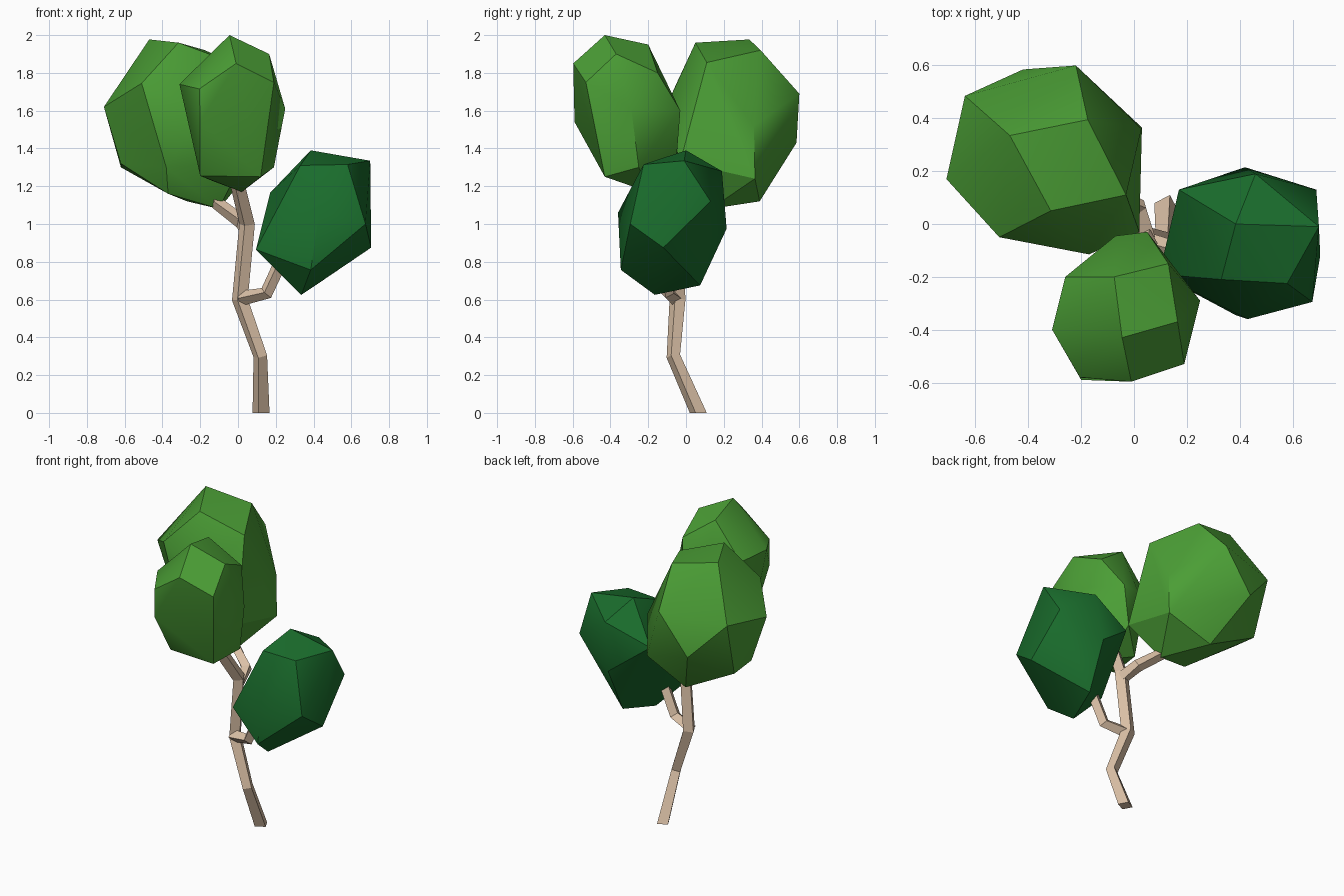
import bpy, bmesh
from math import radians, cos, sin, tau
from mathutils import Vector

if "Cube" in bpy.data.objects:
    bpy.data.objects.remove(bpy.data.objects["Cube"])


def material(name, rgb):
    m = bpy.data.materials.new(name)
    m.diffuse_color = (*rgb, 1)
    m.use_nodes = True
    m.node_tree.nodes["Principled BSDF"].inputs["Base Color"].default_value = m.diffuse_color
    return m


BARK = material("bark", (0.72, 0.54, 0.39))
LIGHT = material("light_leaf", (0.07, 0.342, 0.036))
DARK = material("dark_leaf", (0.01, 0.15, 0.025))


def finish(name, bm, mat, angle):
    bmesh.ops.recalc_face_normals(bm, faces=bm.faces[:])
    me = bpy.data.meshes.new(name)
    bm.to_mesh(me)
    bm.free()
    ob = bpy.data.objects.new(name, me)
    bpy.context.collection.objects.link(ob)
    me.materials.append(mat)
    if angle:
        bpy.ops.object.select_all(action='DESELECT')
        ob.select_set(True)
        bpy.context.view_layer.objects.active = ob
        bpy.ops.object.shade_smooth_by_angle(angle=radians(angle))
    return ob


def limb(name, path, radii):
    """Four-sided tapered sweep along a path."""
    pts = [Vector(p) for p in path]
    up = Vector((0, 0, 1))
    bm = bmesh.new()
    rings = []
    for i, (p, r) in enumerate(zip(pts, radii)):
        a, b = pts[max(i - 1, 0)], pts[min(i + 1, len(pts) - 1)]
        d = up if p.z == 0 else (b - a).normalized()
        q = up.rotation_difference(d)
        rings.append([bm.verts.new(p + q @ Vector((r * cos(t), r * sin(t), 0)))
                      for t in (tau * k / 4 - 0.3 for k in range(4))])
    for lo, hi in zip(rings, rings[1:]):
        for k in range(4):
            bm.faces.new((lo[k], lo[k - 1], hi[k - 1], hi[k]))
    bm.faces.new(rings[0])
    bm.faces.new(rings[-1])
    return finish(name, bm, BARK, 0)


def foliage(name, mat, points):
    """Faceted leaf clump: convex hull of its corners, near-flat facets merged."""
    bm = bmesh.new()
    for p in points:
        bm.verts.new(p)
    hull = bmesh.ops.convex_hull(bm, input=bm.verts[:])
    junk = {g for g in hull["geom_interior"] + hull["geom_unused"]
            if isinstance(g, bmesh.types.BMVert)}
    bmesh.ops.delete(bm, geom=list(junk), context='VERTS')
    bmesh.ops.dissolve_limit(bm, angle_limit=radians(7),
                             verts=bm.verts[:], edges=bm.edges[:])
    return finish(name, bm, mat, 32)


# Trunk and branches
limb("trunk", [(0.122, 0.065, 0), (0.118, -0.067, 0.3), (0.01, -0.045, 0.6),
               (0.048, -0.06, 1.0), (-0.01, -0.2, 1.24)],
     [0.047, 0.038, 0.044, 0.043, 0.04])
limb("right_branch", [(0.01, -0.06, 0.605), (0.15, -0.1, 0.635), (0.25, -0.11, 0.85)],
     [0.04, 0.037, 0.036])
limb("back_branch", [(0.045, -0.05, 0.97), (0.02, 0.06, 1.01), (-0.11, 0.12, 1.11),
                     (-0.16, 0.17, 1.25)],
     [0.04, 0.038, 0.036, 0.036])

# Leaf clumps, corners from the top down
foliage("front_foliage", LIGHT, [
    (-0.045, -0.43, 2.0), (-0.075, -0.2, 1.95), (0.165, -0.37, 1.9), (0.13, -0.15, 1.8),
    (-0.01, -0.597, 1.85), (0.19, -0.53, 1.75), (-0.205, -0.58, 1.715),
    (-0.31, -0.4, 1.74), (-0.26, -0.2, 1.72), (0.25, -0.29, 1.61), (0.05, -0.03, 1.6),
    (-0.07, -0.045, 1.6), (-0.2, -0.59, 1.54), (0.19, -0.25, 1.3),
    (0.12, -0.43, 1.25), (-0.2, -0.42, 1.255), (0.0, -0.05, 1.35),
    (-0.14, -0.16, 1.23), (0.02, -0.2, 1.17)])
foliage("back_foliage", LIGHT, [
    (-0.47, 0.335, 1.977), (-0.315, 0.05, 1.96), (-0.175, 0.395, 1.92),
    (-0.03, 0.11, 1.855), (-0.51, -0.05, 1.745), (-0.22, 0.6, 1.69),
    (-0.71, 0.17, 1.62), (-0.17, -0.115, 1.6), (-0.64, 0.485, 1.66),
    (-0.42, 0.585, 1.43), (0.028, 0.36, 1.52), (0.02, -0.03, 1.33), (-0.62, 0.38, 1.3),
    (0.03, 0.365, 1.24), (-0.62, 0.2, 1.32), (-0.38, -0.05, 1.3), (-0.37, 0.03, 1.16),
    (-0.27, 0.39, 1.12), (-0.1, 0.13, 1.08)])
foliage("right_foliage", DARK, [
    (0.385, 0.0, 1.39), (0.7, -0.01, 1.335), (0.33, -0.21, 1.31), (0.58, -0.225, 1.315),
    (0.46, 0.19, 1.28), (0.17, 0.13, 1.165), (0.69, 0.13, 1.12), (0.43, -0.36, 1.06),
    (0.675, -0.295, 1.0), (0.42, 0.215, 0.975), (0.705, -0.12, 0.875),
    (0.095, -0.19, 0.865), (0.385, -0.345, 0.757), (0.41, 0.075, 0.675),
    (0.335, -0.165, 0.625)])
